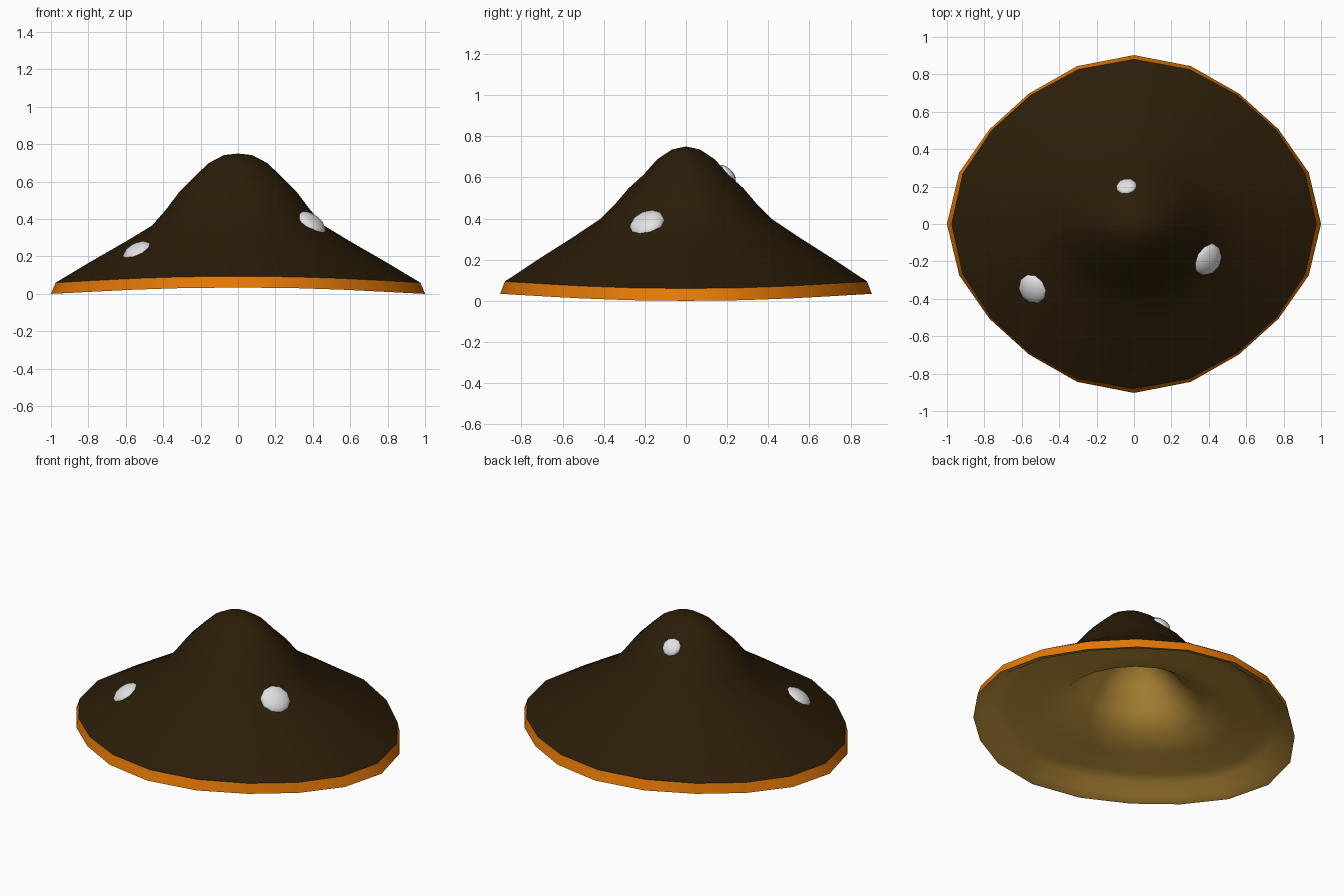
import bpy, math
from mathutils import Vector, Matrix

if "Cube" in bpy.data.objects:
    bpy.data.objects.remove(bpy.data.objects["Cube"])

SIDES, SQUASH, LIFT = 20, 0.903, 0.034


def material(name, rgb):
    m = bpy.data.materials.new(name)
    m.diffuse_color = (*rgb, 1)
    m.use_nodes = True
    m.node_tree.nodes["Principled BSDF"].inputs["Base Color"].default_value = m.diffuse_color
    return m


brown = material("dark brown", (0.024, 0.0122, 0.0025))
orange = material("orange", (0.78, 0.19, 0.002))
tan = material("tan", (0.56, 0.315, 0.048))
white = material("off white", (0.75, 0.75, 0.75))


def point(r, z, a):
    # oval plan pulled in on the diagonals; brim lifted at front and back
    if r < 0.25:
        lift = -0.02 * r / 0.25
    else:
        lift = min(LIFT, -0.02 + (r - 0.25) * 0.27)
    pull = 1 - 0.05 * min(1, r / 0.8) * math.sin(2 * a) ** 2
    if 0.97 < r < 0.98:
        pull += 0.012 * math.sin(2 * a) ** 2
    return Vector((pull * r * math.cos(a), pull * SQUASH * r * math.sin(a),
                   z + lift * math.sin(a) ** 2))


def lathe(name, profile, mat):
    """Oval lathe; the profile runs from one surface end to the other."""
    verts, faces, rows = [], [], []
    for r, z in profile:
        n = 1 if r == 0 else SIDES
        rows.append([len(verts) + i % n for i in range(SIDES)])
        verts += [point(r, z, 2 * math.pi * i / SIDES) for i in range(n)]
    for a, b in zip(rows, rows[1:]):
        for i in range(SIDES):
            j = (i + 1) % SIDES
            f = [a[i], b[i], b[j], a[j]]
            faces.append(list(dict.fromkeys(f)))
    me = bpy.data.meshes.new(name)
    me.from_pydata(verts, [], faces)
    me.materials.append(mat)
    me.shade_smooth()
    ob = bpy.data.objects.new(name, me)
    bpy.context.collection.objects.link(ob)
    return ob


# Cap skin, orange brim edge and hollow underside
top = [(0, 0.75), (0.075, 0.742), (0.155, 0.70), (0.23, 0.63), (0.31, 0.55),
       (0.385, 0.45), (0.46, 0.365), (0.60, 0.28), (0.80, 0.165), (0.975, 0.06)]
lathe("cap_top", top, brown)
lathe("cap_brim", [(0.975, 0.06), (1.0, 0.0)], orange)
lathe("cap_underside", [(1.0, 0.0), (0.94, 0.022), (0.87, 0.075), (0.79, 0.095),
                        (0.60, 0.125), (0.42, 0.17), (0.31, 0.27),
                        (0.20, 0.40), (0.10, 0.49), (0, 0.52)], tan)


def surface(x, y):
    """Point on the cap skin close to (x, y)."""
    r, a = math.hypot(x, y / SQUASH), math.atan2(y / SQUASH, x)
    r /= 1 - 0.05 * min(1, r / 0.8) * math.sin(2 * a) ** 2
    for (r0, z0), (r1, z1) in zip(top, top[1:]):
        if r <= r1:
            return point(r, z0 + (z1 - z0) * (r - r0) / (r1 - r0), a)


# Pale spots, flattened against the slope of the cap: x, y, size, thickness, sink
for i, (x, y, size, thick, sink) in enumerate([(0.395, -0.19, 0.09, 0.5, 0.005),
                                               (-0.545, -0.35, 0.085, 0.5, 0.015),
                                               (-0.04, 0.20, 0.056, 0.45, 0.0)]):
    e = 0.05
    n = (surface(x + e, y) - surface(x - e, y)).cross(
        surface(x, y + e) - surface(x, y - e)).normalized()
    bpy.ops.mesh.primitive_uv_sphere_add(segments=10, ring_count=8, radius=1)
    ob = bpy.context.object
    ob.name = f"spot_{i + 1}"
    ob.matrix_world = (Matrix.Translation(surface(x, y) - n * sink)
                       @ n.to_track_quat('Z', 'Y').to_matrix().to_4x4()
                       @ Matrix.Diagonal((size, size, size * thick, 1)))
    ob.data.materials.append(white)
    ob.data.shade_smooth()
